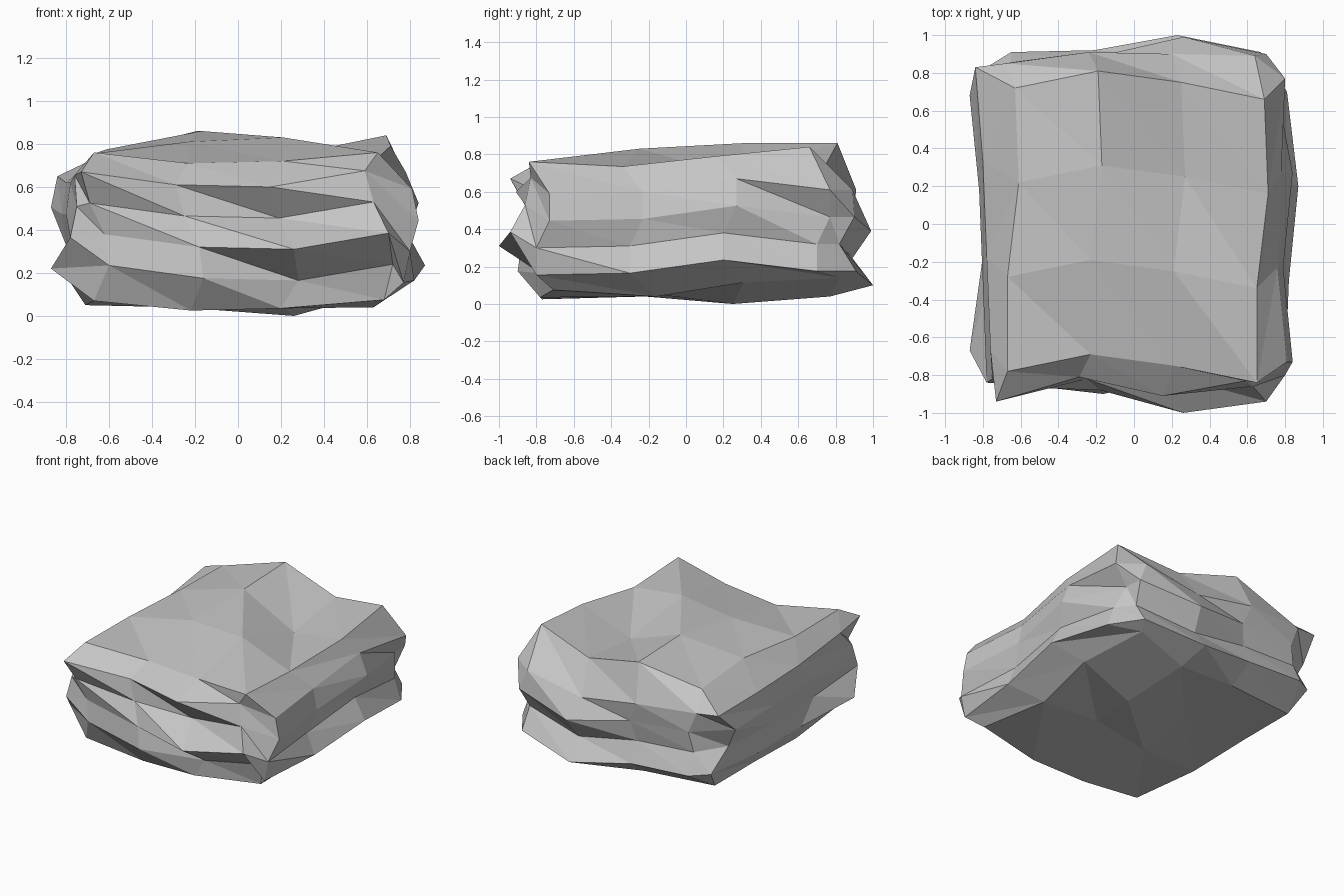
import bpy
import bmesh

old_cube = bpy.data.objects.get("Cube")
if old_cube:
    bpy.data.objects.remove(old_cube, do_unlink=True)

# Each side of the chamfered block is a four by four grid of points
COLUMNS = (-.66, -.22, .22, .66)
ROWS = (-.76, -.26, .24, .74)
LAYERS = (.6, .455, .31, .165)

# Sideways drift of every rock layer, top layer first
DRIFT = {
    "front": (-.07, -.03, .04, .06),
    "right": (.03, .03, -.04, -.04),
    "back": (-.02, .04, .01, .01),
    "left": (.09, -.06, -.08, .09),
}

# Tilt of the layers along each side, counterclockwise from the front left
TILT = {
    "front": (.07, .01, 0, .075),
    "right": (-.01, 0, .07, .01),
    "back": (.01, -.065, .01, .035),
    "left": (.05, .02, .02, .055),
}

# Distance of each layer from the centre, top layer first
REACH = {
    "front": ((.94, .81, .91, .83), (.86, .82, .8, .86),
              (.83, .88, 1, .94), (.85, .9, .78, .75)),
    "right": ((.81, .76, .78, .8), (.84, .79, .84, .71),
              (.8, .76, .79, .76), (.77, .82, .87, .81)),
    "back": ((.89, .9, .91, .85), (.9, .99, .89, .86),
             (.82, .89, .86, .84), (.91, 1, .92, .91)),
    "left": ((.84, .8, .78, .76), (.87, .82, .8, .75),
             (.8, .8, .78, .78), (.78, .8, .8, .87)),
}

# Top heights and row shifts, front row first
TOP = ((.76, .71, .72, .76), (.755, .81, .83, .735),
       (.775, .86, .69, .79), (.75, .86, .75, .84))
TOP_SHIFT_X = (-.01, -.01, .05, .03)
TOP_SHIFT_Y = (-.02, .07, .01, -.08)

# Points of the rough underside, front row first
UNDERSIDE = (
    ((-.67, -.77, .07), (-.22, -.77, .025), (.2, -.78, .035), (.68, -.71, .075)),
    ((-.71, -.24, .05), (-.27, -.22, .04), (.2, -.14, .05), (.63, -.16, .04)),
    ((-.72, .24, .07), (-.22, .25, .06), (.26, .25, 0), (.68, .31, .115)),
    ((-.72, .7, .07), (-.2, .76, .06), (.24, .77, .04), (.62, .82, .14)),
)


def side_point(side, i, layer):
    """Point on one wall, with i running counterclockwise."""
    reach = REACH[side][layer][i]
    drift = DRIFT[side][layer]
    z = LAYERS[layer] + TILT[side][i]
    if side in ("front", "back"):
        column = i if side == "front" else 3 - i
        return (COLUMNS[column] + drift, -reach if side == "front" else reach, z)
    row = i if side == "right" else 3 - i
    return (reach if side == "right" else -reach, ROWS[row] + drift, z)


def top_point(i, j):
    return (COLUMNS[i] + TOP_SHIFT_X[j], ROWS[j] + TOP_SHIFT_Y[i], TOP[j][i])


def rim(grid):
    """Border of a cap, its corners repeated to match the wall rings."""
    return (grid[0] + [row[3] for row in grid]
            + grid[3][::-1] + [row[0] for row in reversed(grid)])


def patch(bm, a, b, c, d):
    """Two triangles split from a to c; a collapsed edge leaves one."""
    for corners in ((a, b, c), (a, c, d)):
        if len(set(corners)) == 3:
            bm.faces.new(corners)


def build_boulder():
    bm = bmesh.new()
    top = [[bm.verts.new(top_point(i, j)) for i in range(4)] for j in range(4)]
    underside = [[bm.verts.new(point) for point in row] for row in UNDERSIDE]

    # Four jagged wall rings between the two caps
    rings = [rim(top)]
    for layer in range(4):
        rings.append([bm.verts.new(side_point(side, i, layer))
                      for side in ("front", "right", "back", "left")
                      for i in range(4)])
    rings.append(rim(underside))
    for upper, lower in zip(rings, rings[1:]):
        for i in range(len(upper)):
            k = (i + 1) % len(upper)
            patch(bm, upper[i], upper[k], lower[k], lower[i])

    # Top and underside, split along opposite diagonals
    for grid in (top, underside[::-1]):
        for near, far in zip(grid, grid[1:]):
            for i in range(3):
                patch(bm, far[i], far[i + 1], near[i + 1], near[i])

    bmesh.ops.recalc_face_normals(bm, faces=bm.faces[:])
    mesh = bpy.data.meshes.new("boulder")
    bm.to_mesh(mesh)
    bm.free()
    return mesh


def make_material(name, color):
    material = bpy.data.materials.new(name)
    material.use_nodes = True
    material.diffuse_color = color
    shader = material.node_tree.nodes["Principled BSDF"]
    shader.inputs["Base Color"].default_value = color
    return material


boulder = bpy.data.objects.new("boulder", build_boulder())
bpy.context.collection.objects.link(boulder)
boulder.data.materials.append(make_material("stone grey", (.56, .56, .56, 1)))
